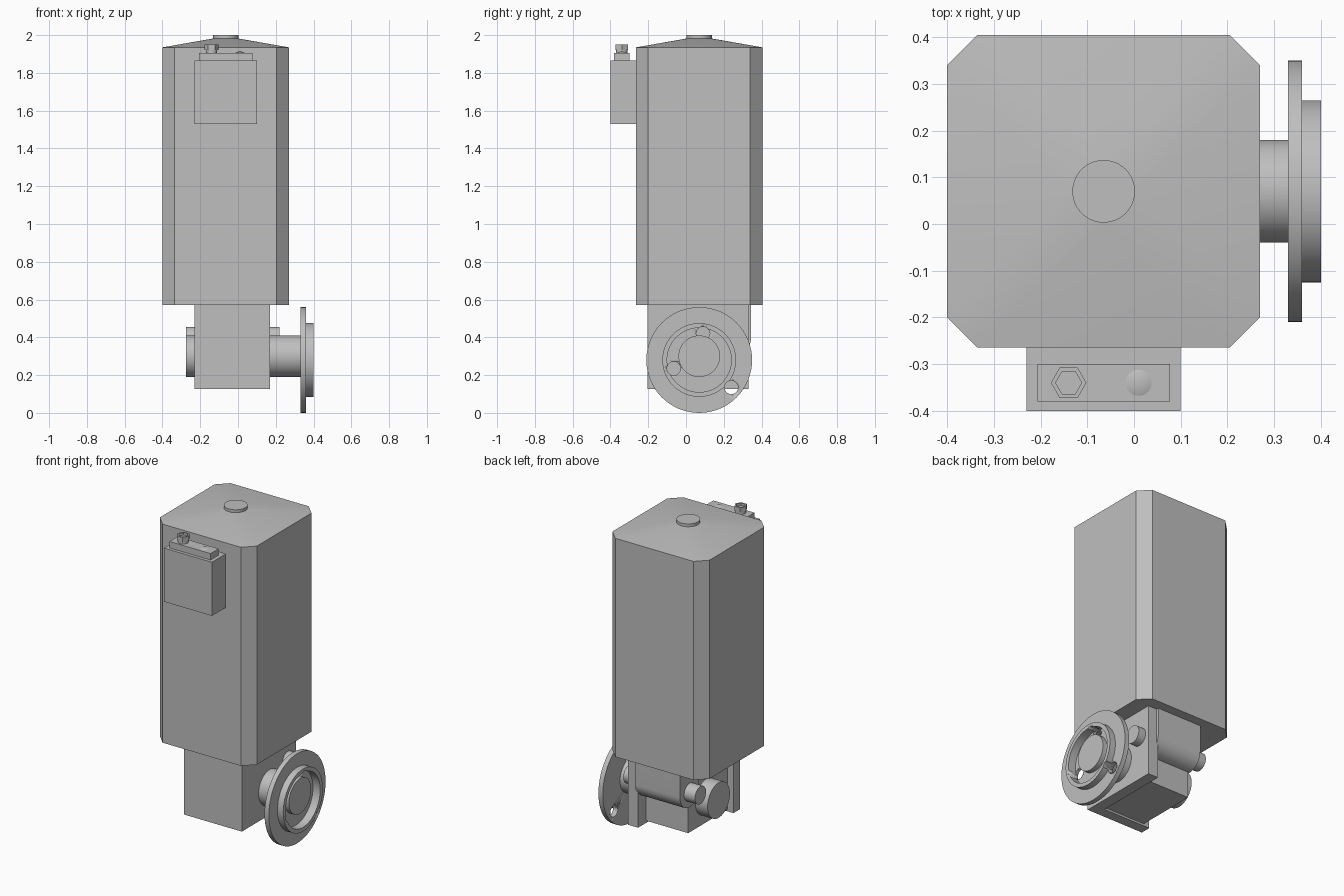
import bpy, bmesh, math
from mathutils import Matrix, Vector

cube = bpy.data.objects.get("Cube")
if cube:
    bpy.data.objects.remove(cube, do_unlink=True)

grey = bpy.data.materials.new("light_grey")
grey.use_nodes = True
grey.diffuse_color = (0.52, 0.52, 0.52, 1)
grey.node_tree.nodes["Principled BSDF"].inputs["Base Color"].default_value = (0.52, 0.52, 0.52, 1)


def finish(bm, name):
    """Turn a bmesh into a shaded, coloured object."""
    bmesh.ops.recalc_face_normals(bm, faces=bm.faces)
    mesh = bpy.data.meshes.new(name)
    bm.to_mesh(mesh)
    bm.free()
    mesh.materials.append(grey)
    obj = bpy.data.objects.new(name, mesh)
    bpy.context.collection.objects.link(obj)
    bpy.ops.object.select_all(action="DESELECT")
    obj.select_set(True)
    bpy.context.view_layer.objects.active = obj
    bpy.ops.object.shade_smooth_by_angle(angle=math.radians(30))
    return obj


def box(name, x, y, z):
    bm = bmesh.new()
    bmesh.ops.create_cube(bm, size=1)
    for v in bm.verts:
        v.co = [lo + (c + 0.5) * (hi - lo) for c, (lo, hi) in zip(v.co, (x, y, z))]
    return finish(bm, name)


def lathe(name, profile, origin, axis="Z", sides=48):
    """Spin (along, radius) points round an axis through origin."""
    bm = bmesh.new()
    rings = []
    for along, r in profile:
        count = sides if r else 1
        rings.append([bm.verts.new((r * math.cos(math.tau * i / sides),
                                    r * math.sin(math.tau * i / sides), along))
                      for i in range(count)])
    for a, b in zip(rings, rings[1:]):
        for i in range(sides):
            j = (i + 1) % sides
            ids = (a[i % len(a)], a[j % len(a)], b[j % len(b)], b[i % len(b)])
            bm.faces.new(list(dict.fromkeys(ids)))
    turn = Matrix.Rotation(math.pi / 2, 4, "Y") if axis == "X" else Matrix()
    bm.transform(Matrix.Translation(origin) @ turn)
    return finish(bm, name)


def cylinder(name, lo, hi, r, origin, axis="Z", sides=48):
    return lathe(name, [(lo, 0), (lo, r), (hi, r), (hi, 0)], origin, axis, sides)


# Motor housing: chamfered column with a roof rising to a round top
CX, CY, HALF, FLAT, CAP = -0.065, 0.07, 0.335, 0.27, 0.067
bm = bmesh.new()
for z in (0.57, 1.935):
    for sx in (-1, 1):
        for sy in (-1, 1):
            for px, py in ((HALF, FLAT), (FLAT, HALF)):
                bm.verts.new((CX + sx * px, CY + sy * py, z))
for i in range(48):
    a = math.tau * i / 48
    bm.verts.new((CX + CAP * math.cos(a), CY + CAP * math.sin(a), 1.982))
bmesh.ops.convex_hull(bm, input=bm.verts)
bmesh.ops.dissolve_limit(bm, angle_limit=0.001, verts=bm.verts, edges=bm.edges)
finish(bm, "motor_housing")
cylinder("top_cap", 1.97, 2.0, CAP, (CX, CY, 0))

# Terminal box with its lid, hollow hex fitting and small cone
box("terminal_box", (-0.23, 0.10), (-0.40, -0.26), (1.53, 1.865))
box("terminal_lid", (-0.207, 0.077), (-0.38, -0.30), (1.86, 1.905))
cylinder("fitting_neck", 1.90, 1.93, 0.03, (-0.14, -0.34, 0))
lathe("hex_fitting", [(1.92, 0), (1.92, 0.038), (1.95, 0.038), (1.95, 0.028),
                      (1.935, 0.028), (1.935, 0)], (-0.14, -0.34, 0), sides=6)
lathe("lid_cone", [(1.903, 0), (1.903, 0.033), (1.916, 0)], (0.01, -0.34, 0))

# Gearbox: core block framed by a front plate and a side plate
box("gearbox_core", (-0.19, 0.12), (-0.16, 0.25), (0.14, 0.575))
box("front_plate", (-0.23, 0.17), (-0.205, -0.14), (0.127, 0.575))
box("side_plate", (0.10, 0.17), (-0.205, 0.33), (0.127, 0.575))

# Rounded worm casing across the back, open into the housing above
WY, WZ, WR = 0.25, 0.40, 0.095
bm = bmesh.new()
outline = [(WY - WR, 0.575)]
outline += [(WY - WR * math.cos(math.pi * i / 24), WZ - WR * math.sin(math.pi * i / 24))
            for i in range(25)]
outline += [(WY + WR, 0.575)]
face = bm.faces.new([bm.verts.new((-0.2, y, z)) for y, z in outline])
grown = bmesh.ops.extrude_face_region(bm, geom=[face], use_keep_orig=True)["geom"]
bmesh.ops.translate(bm, vec=(0.31, 0, 0),
                    verts=[g for g in grown if isinstance(g, bmesh.types.BMVert)])
finish(bm, "worm_casing")
cylinder("worm_shaft", -0.275, 0.22, 0.055, (0, WY, WZ), "X")

# Output shaft running through the gearbox
cylinder("output_shaft", -0.275, 0.38, 0.11, (0, 0.07, 0.30), "X")

# Mounting flange with a raised rim and three holes
flange = lathe("mounting_flange", [(0.33, 0), (0.33, 0.28), (0.36, 0.28), (0.36, 0.195),
                                   (0.40, 0.195), (0.40, 0.17), (0.35, 0.17), (0.35, 0)],
               (0, 0.07, 0.28), "X", 64)
for y, z in ((0.09, 0.42), (-0.065, 0.235), (0.24, 0.135)):
    cutter = cylinder("hole_cutter", 0.3, 0.45, 0.036, (0, y, z), "X", 24)
    cutter.hide_render = True
    cut = flange.modifiers.new("hole", "BOOLEAN")
    cut.operation, cut.solver, cut.object = "DIFFERENCE", "EXACT", cutter
    bpy.context.view_layer.objects.active = flange
    bpy.ops.object.modifier_apply(modifier=cut.name)
    bpy.data.objects.remove(cutter, do_unlink=True)
